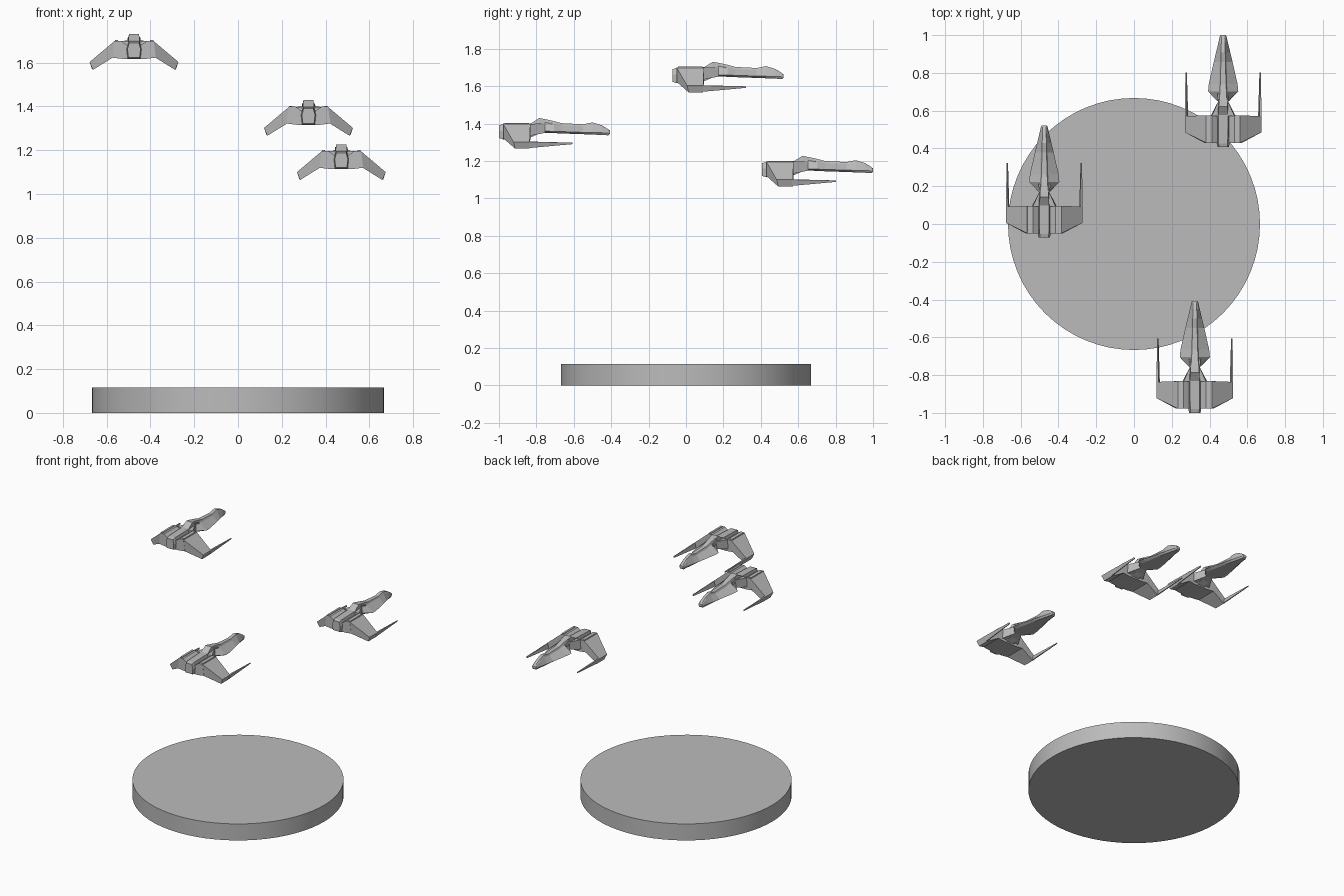
import bpy, bmesh

cube = bpy.data.objects.get("Cube")
if cube:
    bpy.data.objects.remove(cube, do_unlink=True)

grey = bpy.data.materials.new("hull grey")
grey.use_nodes = True
COLOUR = (0.5, 0.5, 0.5, 1)
grey.diffuse_color = COLOUR
grey.node_tree.nodes["Principled BSDF"].inputs["Base Color"].default_value = COLOUR

# Tail centre of each fighter
SHIPS = {"high": (-.475, -.072, 1.567),
         "low": (.472, .407, 1.064),
         "middle": (.322, -1, 1.266)}


def add_object(name, mesh, location=(0, 0, 0)):
    obj = bpy.data.objects.new(name, mesh)
    obj.location = location
    bpy.context.collection.objects.link(obj)
    return obj


def loft(name, rings, side=1):
    """Skin matching rings of points, cap both ends; side=-1 mirrors in x."""
    bm = bmesh.new()
    loops = [[bm.verts.new((side * x, y, z)) for x, y, z in ring] for ring in rings]
    for a, b in zip(loops, loops[1:]):
        for i in range(len(a)):
            j = (i + 1) % len(a)
            bm.faces.new((a[i], a[j], b[j], b[i]))
    bm.faces.new(loops[0][::-1])
    bm.faces.new(loops[-1])
    bmesh.ops.recalc_face_normals(bm, faces=bm.faces)
    mesh = bpy.data.meshes.new(name)
    bm.to_mesh(mesh)
    bm.free()
    mesh.materials.append(grey)
    return mesh


def ring(y, half):
    """Symmetric ring at y from a right-hand half profile, top to bottom."""
    return [(x, y, z) for x, z in half] + [(-x, y, z) for x, z in reversed(half)]


def quad_y(y, x0, x1, z0, z1):
    return [(x0, y, z0), (x1, y, z0), (x1, y, z1), (x0, y, z1)]


parts = {}

# Hull: raised shoulders either side of a sunken deck
shoulder = [(.03, .112), (.06, .133), (.09, .133), (.1, .056), (.05, .05)]
parts["hull"] = loft("hull", [ring(.022, shoulder), ring(.168, shoulder)])

# Neck: wedge narrowing from the hull to the nose
parts["neck"] = loft("neck", [
    ring(.165, [(.06, .132), (.066, .068)]),
    ring(.25, [(.022, .135), (.022, .085)])])

# Spine and engine block: y, top half width, top, waist half width, bottom
spine = [(0, .022, .124, .03, .056), (.02, .024, .13, .034, .05),
         (.17, .026, .135, .034, .06), (.215, .023, .163, .026, .08),
         (.25, .022, .157, .024, .085)]
parts["spine"] = loft("spine", [
    ring(y, [(w, t), (m, (t + b) / 2 + .005), (m * .85, b)])
    for y, w, t, m, b in spine])

# Nose: narrow ridge on a wide flat blade
# y, ridge half width, ridge height, blade half width, blade height, bottom
nose = [(.245, .02, .158, .032, .094, .085), (.295, .017, .147, .08, .092, .083),
        (.335, .015, .136, .076, .091, .081), (.45, .012, .13, .05, .087, .077),
        (.5, .011, .14, .038, .086, .075), (.55, .01, .125, .026, .085, .073),
        (.585, .009, .103, .018, .083, .071), (.593, .008, .096, .014, .084, .078)]
parts["nose"] = loft("nose", [
    ring(y, [(w, t), (w + .006, t * .75 + h * .25), (b, h), (b * .7, u)])
    for y, w, t, b, h, u in nose])

for side, label in ((1, "left"), (-1, "right")):
    # Swept wing drooping from the shoulder to the tip
    parts[label + "_wing"] = loft(label + "_wing", [
        [(.088, .022, .133), (.088, .168, .133), (.098, .168, .056), (.098, .022, .056)],
        [(.203, .078, .036), (.203, .164, .036), (.188, .164, 0), (.188, .086, 0)]], side)
    # Long tapered gun at the wing tip
    parts[label + "_gun"] = loft(label + "_gun", [
        [(.203, .16, .036), (.193, .16, .038), (.185, .16, .004), (.192, .16, .003)],
        [(.2, .394, .032), (.195, .394, .032), (.192, .394, .024), (.197, .394, .024)]], side)
    # Raised rail along the shoulder
    parts[label + "_shoulder_rail"] = loft(label + "_shoulder_rail", [
        quad_y(.03, .074, .088, .13, .137),
        quad_y(.16, .074, .088, .13, .137)], side)
    # Small intake beside the canopy
    parts[label + "_intake"] = loft(label + "_intake", [
        quad_y(.24, .012, .028, .12, .15),
        quad_y(.285, .014, .03, .11, .138)], side)

for ship, place in SHIPS.items():
    for name, mesh in parts.items():
        add_object(ship + "_fighter_" + name, mesh, place)

# Round display base
bm = bmesh.new()
bmesh.ops.create_cone(bm, cap_ends=True, segments=64, radius1=.667, radius2=.667, depth=.115)
bmesh.ops.translate(bm, verts=bm.verts, vec=(0, 0, .0575))
base_mesh = bpy.data.meshes.new("round_base")
bm.to_mesh(base_mesh)
bm.free()
base_mesh.materials.append(grey)
base = add_object("round_base", base_mesh)
bpy.context.view_layer.objects.active = base
base.select_set(True)
bpy.ops.object.shade_smooth_by_angle()
